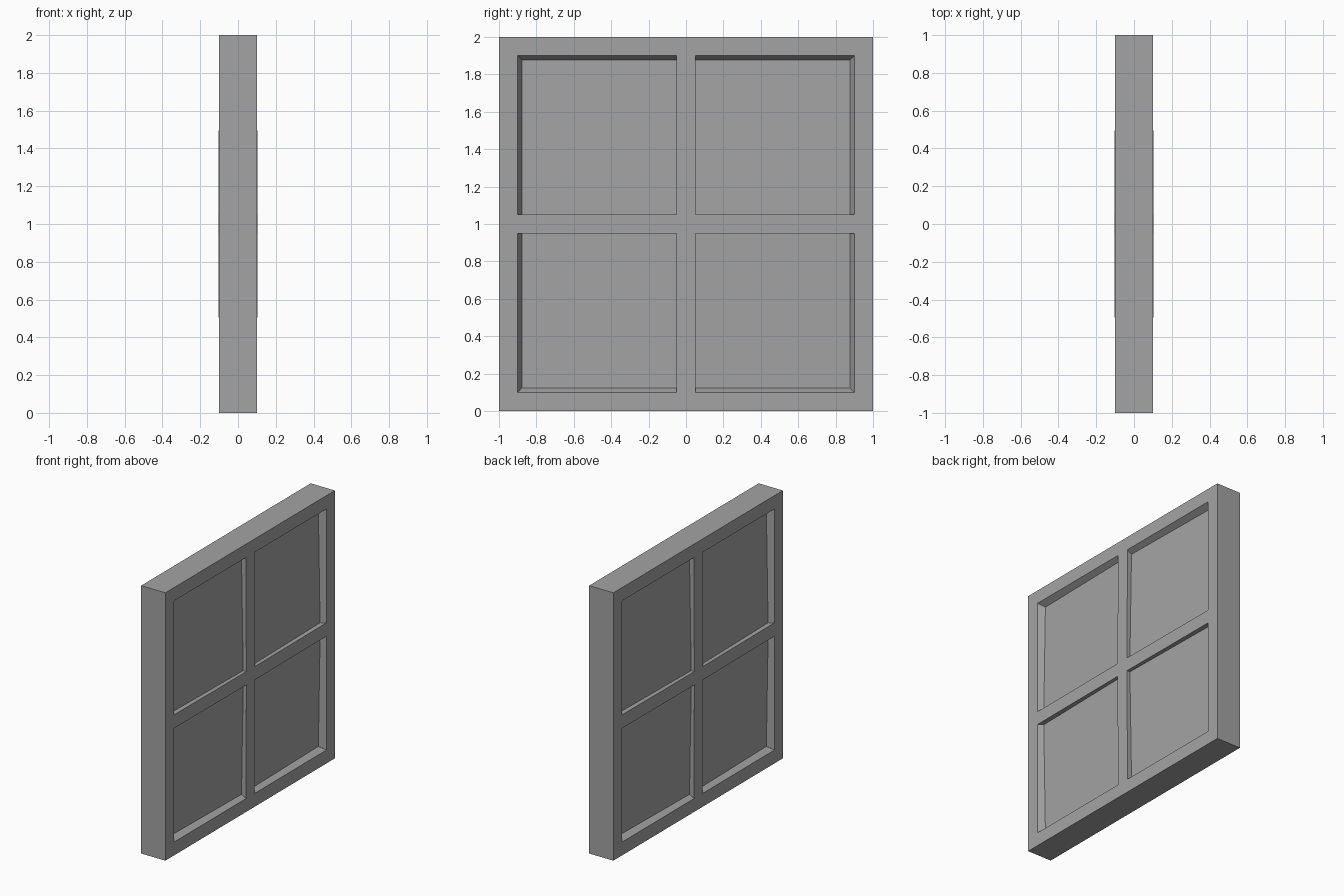
import bpy
import bmesh

cube = bpy.data.objects.get("Cube")
if cube:
    bpy.data.objects.remove(cube, do_unlink=True)

# Main dimensions, measured from the panel centre
HALF = 1.0        # half of the height and width
BAR = 0.05        # half width of the cross bars
OPEN = 0.90       # outer edge of each opening
FLOOR = 0.877     # outer edge of each sunken pane
FACE = 0.10       # half thickness at the rim
CROWN = 0.104     # half thickness where the bars cross

grey = bpy.data.materials.new("mid_grey")
grey.use_nodes = True
colour = (0.37, 0.37, 0.37, 1.0)
grey.diffuse_color = colour
grey.node_tree.nodes["Principled BSDF"].inputs["Base Color"].default_value = colour


def mirrored_part(name, quads):
    """Make one quarter of one side, then mirror it to all eight octants."""
    bm = bmesh.new()
    for quad in quads:
        bm.faces.new([bm.verts.new(co) for co in quad])
    bmesh.ops.remove_doubles(bm, verts=bm.verts, dist=0.0001)
    mesh = bpy.data.meshes.new(name)
    bm.to_mesh(mesh)
    bm.free()
    mesh.materials.append(grey)
    obj = bpy.data.objects.new(name, mesh)
    obj.location.z = HALF
    bpy.context.collection.objects.link(obj)
    mirror = obj.modifiers.new("Mirror", "MIRROR")
    mirror.use_axis = (True, True, True)
    mirror.use_clip = True
    return obj


def rim(y, z):
    """Point on the outer face, gently crowned where the bars cross."""
    return (CROWN if max(y, z) <= BAR else FACE, y, z)


def floor(y, z):
    """Point on the sunken pane, which tilts up towards the centre."""
    depth = 0.022 + 0.014 * ((y > BAR) + (z > BAR))
    return (FACE - depth, y, z)


def square(point, y0, y1, z0, z1):
    return [point(y0, z0), point(y1, z0), point(y1, z1), point(y0, z1)]


# Frame face: rim and cross bars around the opening
steps = [0.0, BAR, OPEN, HALF]
spans = list(zip(steps, steps[1:]))
frame = [square(rim, *ys, *zs) for ys in spans for zs in spans
         if not (ys == zs == (BAR, OPEN))]

# Outer edges of the panel
for a, b in spans:
    frame.append([(0, HALF, a), (0, HALF, b), rim(HALF, b), rim(HALF, a)])
    frame.append([(0, b, HALF), (0, a, HALF), rim(a, HALF), rim(b, HALF)])

# Walls of the opening: upright by the bars, sloped by the rim
top = square(rim, BAR, OPEN, BAR, OPEN)
low = square(floor, BAR, FLOOR, BAR, FLOOR)
for i in range(4):
    j = (i + 1) % 4
    frame.append([top[i], top[j], low[j], low[i]])

mirrored_part("window_frame", frame)
mirrored_part("sunken_panes", [low])
